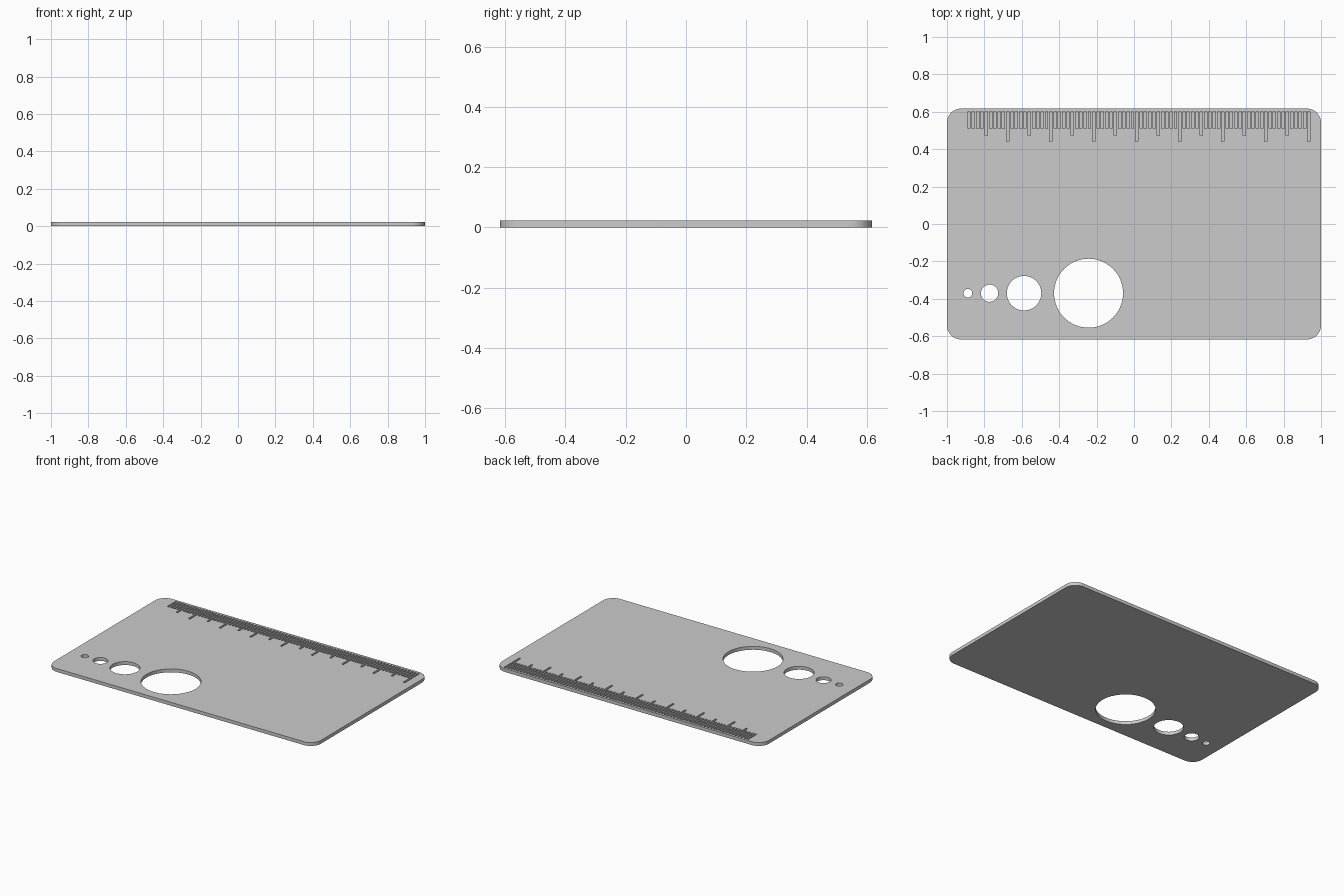
import bpy, bmesh
from math import cos, sin, pi, radians

if "Cube" in bpy.data.objects:
    bpy.data.objects.remove(bpy.data.objects["Cube"])

MM = 0.02305            # one millimetre in model units
THICK = 0.023
HX, HY, R = 1.0, 0.617, 0.075


def prism(bm, pts, z0, z1):
    """Closed prism from a counter-clockwise outline."""
    low = [bm.verts.new((x, y, z0)) for x, y in pts]
    top = [bm.verts.new((x, y, z1)) for x, y in pts]
    bm.faces.new(low[::-1])
    bm.faces.new(top)
    n = len(pts)
    for i in range(n):
        j = (i + 1) % n
        bm.faces.new((low[i], low[j], top[j], top[i]))


def make(name, bm):
    me = bpy.data.meshes.new(name)
    bm.to_mesh(me)
    bm.free()
    ob = bpy.data.objects.new(name, me)
    bpy.context.collection.objects.link(ob)
    return ob


def arc(cx, cy, r, a0, a1, n):
    return [(cx + r * cos(a0 + (a1 - a0) * i / n),
             cy + r * sin(a0 + (a1 - a0) * i / n)) for i in range(n + 1)]


# Card body with rounded corners
outline = []
for k, (sx, sy) in enumerate([(1, 1), (-1, 1), (-1, -1), (1, -1)]):
    outline += arc(sx * (HX - R), sy * (HY - R), R, k * pi / 2, (k + 1) * pi / 2, 12)
bm = bmesh.new()
prism(bm, outline, 0, THICK)
card = make("gauge_card", bm)

# Through holes, 2 / 4 / 8 / 16 mm
bm = bmesh.new()
for x, d in [(-0.888, 2), (-0.772, 4), (-0.588, 8), (-0.243, 16)]:
    prism(bm, arc(x, -0.37, d * MM / 2, 0, 2 * pi, 64)[:-1], -0.05, 0.08)
holes = make("hole_cutter", bm)

# Engraved ruler ticks: longer every 5 and 10 mm
bm = bmesh.new()
for i in range(1, 81):
    x = -0.905 + i * 0.023
    y0 = 0.44 if i % 10 == 0 else 0.474 if i % 5 == 0 else 0.51
    w = 0.0065
    prism(bm, [(x - w, y0), (x + w, y0), (x + w, 0.602), (x - w, 0.602)],
          THICK / 2, 0.08)
ticks = make("tick_cutter", bm)

# Cut the card, then drop the cutters
bpy.context.view_layer.objects.active = card
card.select_set(True)
for cutter in (holes, ticks):
    cutter.hide_render = True
    mod = card.modifiers.new(cutter.name, 'BOOLEAN')
    mod.operation, mod.solver, mod.object = 'DIFFERENCE', 'EXACT', cutter
    bpy.ops.object.modifier_apply(modifier=mod.name)
    bpy.data.objects.remove(cutter)

bpy.ops.object.shade_smooth_by_angle(angle=radians(30))
